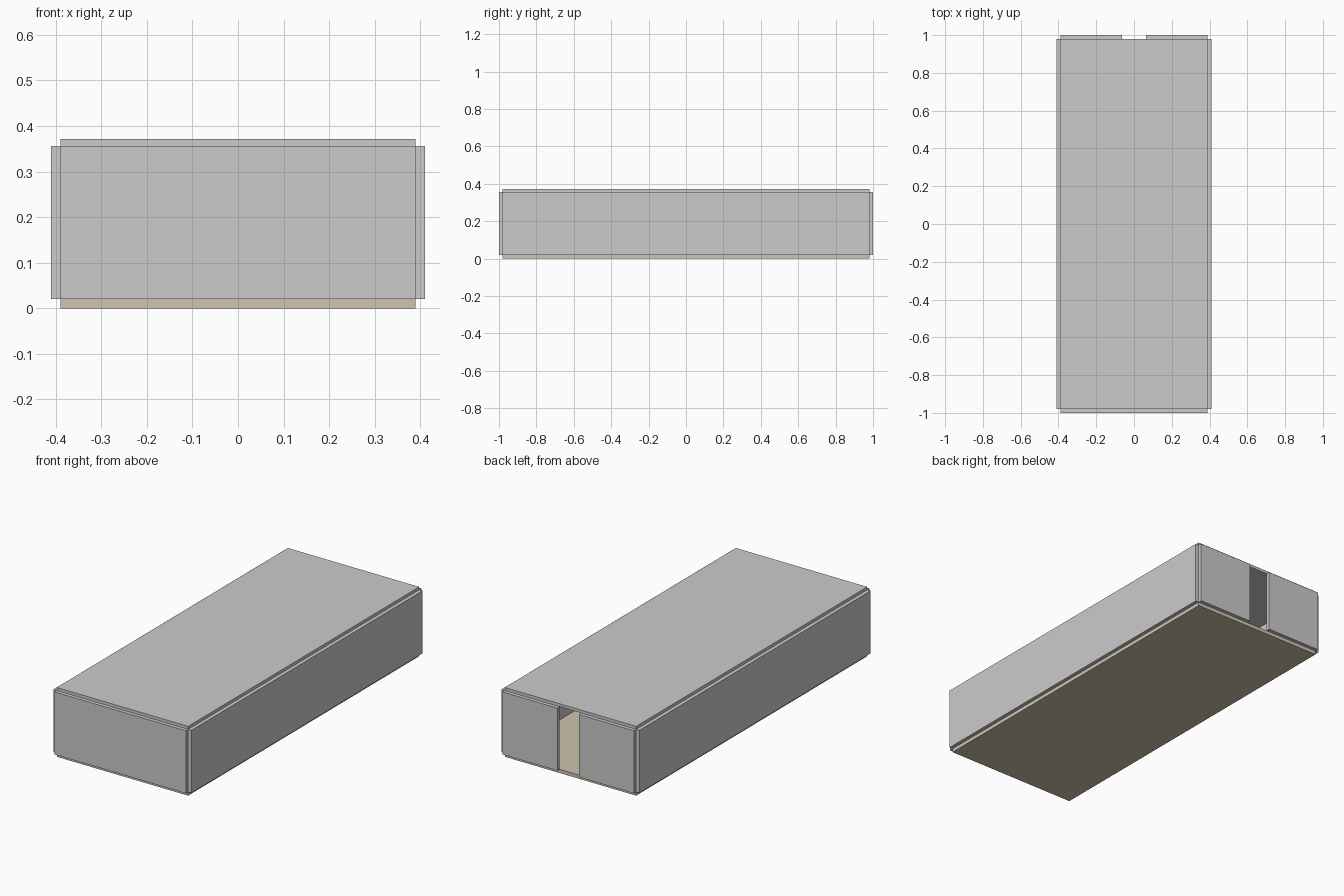
import bpy

if "Cube" in bpy.data.objects:
    bpy.data.objects.remove(bpy.data.objects["Cube"])

def slab(name, x, y, z, color=None):
    """Axis-aligned box from (min, max) ranges."""
    bpy.ops.mesh.primitive_cube_add(size=1, location=[sum(r) / 2 for r in (x, y, z)])
    ob = bpy.context.object
    ob.name = name
    ob.scale = [r[1] - r[0] for r in (x, y, z)]
    bpy.ops.object.transform_apply(location=False, rotation=False, scale=True)
    if color:
        mat = bpy.data.materials.new(name + "_colour")
        mat.diffuse_color = color
        mat.use_nodes = True
        mat.node_tree.nodes["Principled BSDF"].inputs["Base Color"].default_value = mat.diffuse_color
        ob.data.materials.append(mat)
    return ob

IX, IY = 0.39, 0.98        # inner half sizes
OX, OY = 0.41, 1.0         # outer half sizes
WALL_Z = (0.02, 0.356)
DOOR = 0.064               # half width of the doorway

# Floor and roof slabs, inset from the wall faces
slab("floor", (-IX, IX), (-IY, IY), (0, 0.02), (0.62, 0.55, 0.42, 1))
slab("roof", (-IX, IX), (-IY, IY), (0.356, 0.372))

# Front wall
slab("front_wall", (-IX, IX), (-OY, -IY), WALL_Z)

# Side walls and the two back wall panels either side of the doorway
for side, s in (("left", -1), ("right", 1)):
    slab(side + "_wall", sorted((s * IX, s * OX)), (-IY, IY), WALL_Z)
    slab("back_wall_" + side, sorted((s * DOOR, s * IX)), (IY, OY), WALL_Z)
